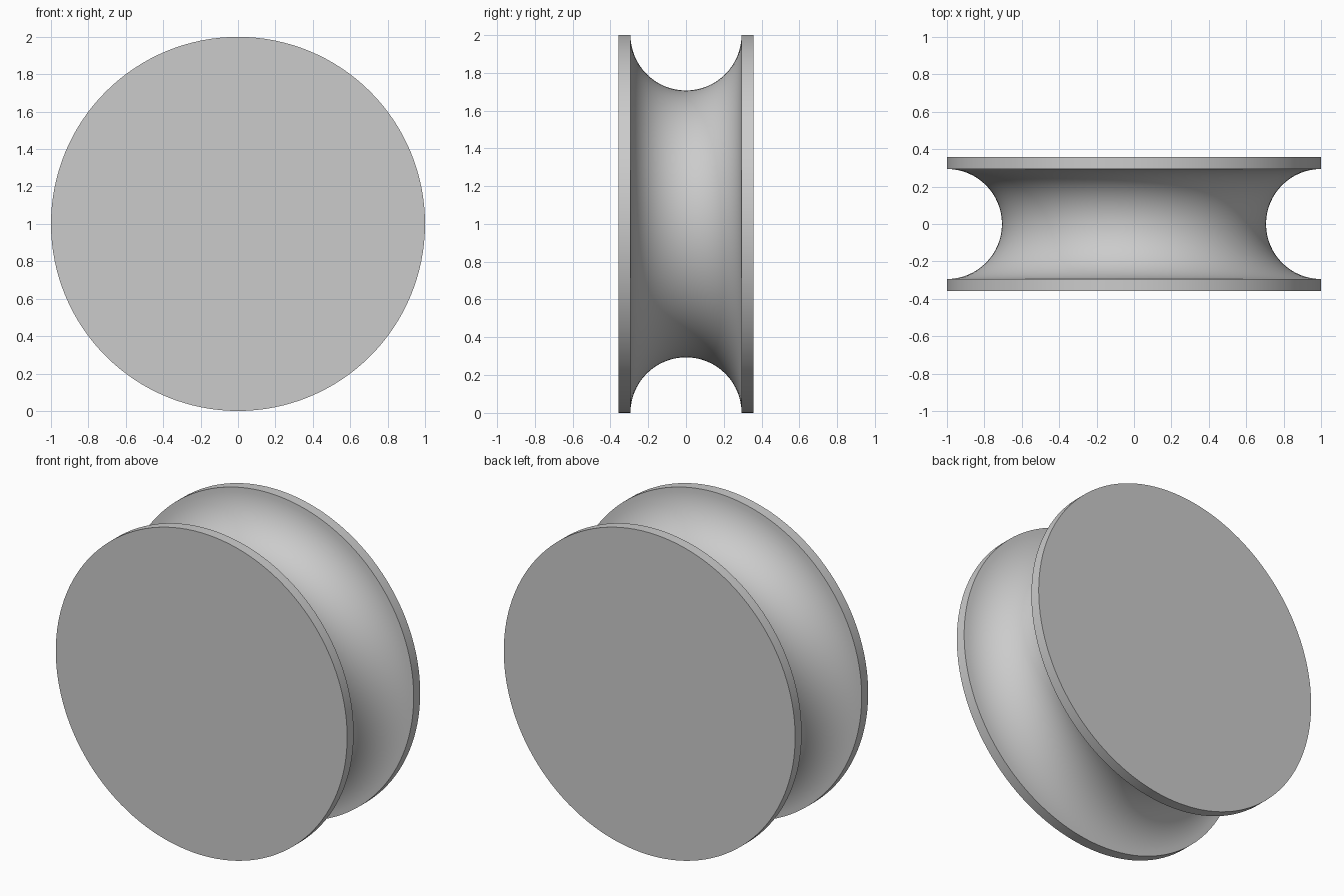
import bpy
import bmesh
from math import sin, cos, pi, radians

cube = bpy.data.objects.get("Cube")
if cube:
    bpy.data.objects.remove(cube, do_unlink=True)

RADIUS = 1.0        # outer rim
GROOVE = 0.294      # radius of the round groove
HALF_WIDTH = 0.358
SIDES = 128
ARC_STEPS = 32

# Plain grey material
grey = bpy.data.materials.new("light grey")
grey.use_nodes = True
colour = (0.6, 0.6, 0.6, 1)
grey.diffuse_color = colour
grey.node_tree.nodes["Principled BSDF"].inputs["Base Color"].default_value = colour

# Half-round groove between two flat rims, as (radius, y) pairs
arc = [pi * i / ARC_STEPS for i in range(ARC_STEPS + 1)]
profile = [(RADIUS, -HALF_WIDTH)]
profile += [(RADIUS - GROOVE * sin(a), -GROOVE * cos(a)) for a in arc]
profile += [(RADIUS, HALF_WIDTH)]

# Spin the profile about the y axis
bm = bmesh.new()
rings = []
for r, y in profile:
    turns = [2 * pi * i / SIDES for i in range(SIDES)]
    rings.append([bm.verts.new((r * cos(t), y, RADIUS + r * sin(t))) for t in turns])
for low, high in zip(rings, rings[1:]):
    for i in range(SIDES):
        j = (i + 1) % SIDES
        bm.faces.new((low[i], low[j], high[j], high[i]))

# Flat front and back discs
bm.faces.new(rings[0])
bm.faces.new(rings[-1])
bmesh.ops.recalc_face_normals(bm, faces=bm.faces)

mesh = bpy.data.meshes.new("grooved_wheel")
bm.to_mesh(mesh)
bm.free()
mesh.materials.append(grey)
wheel = bpy.data.objects.new("grooved_wheel", mesh)
bpy.context.collection.objects.link(wheel)

# Smooth curves with crisp rim edges
bpy.ops.object.select_all(action="DESELECT")
wheel.select_set(True)
bpy.context.view_layer.objects.active = wheel
bpy.ops.object.shade_smooth_by_angle(angle=radians(30))
